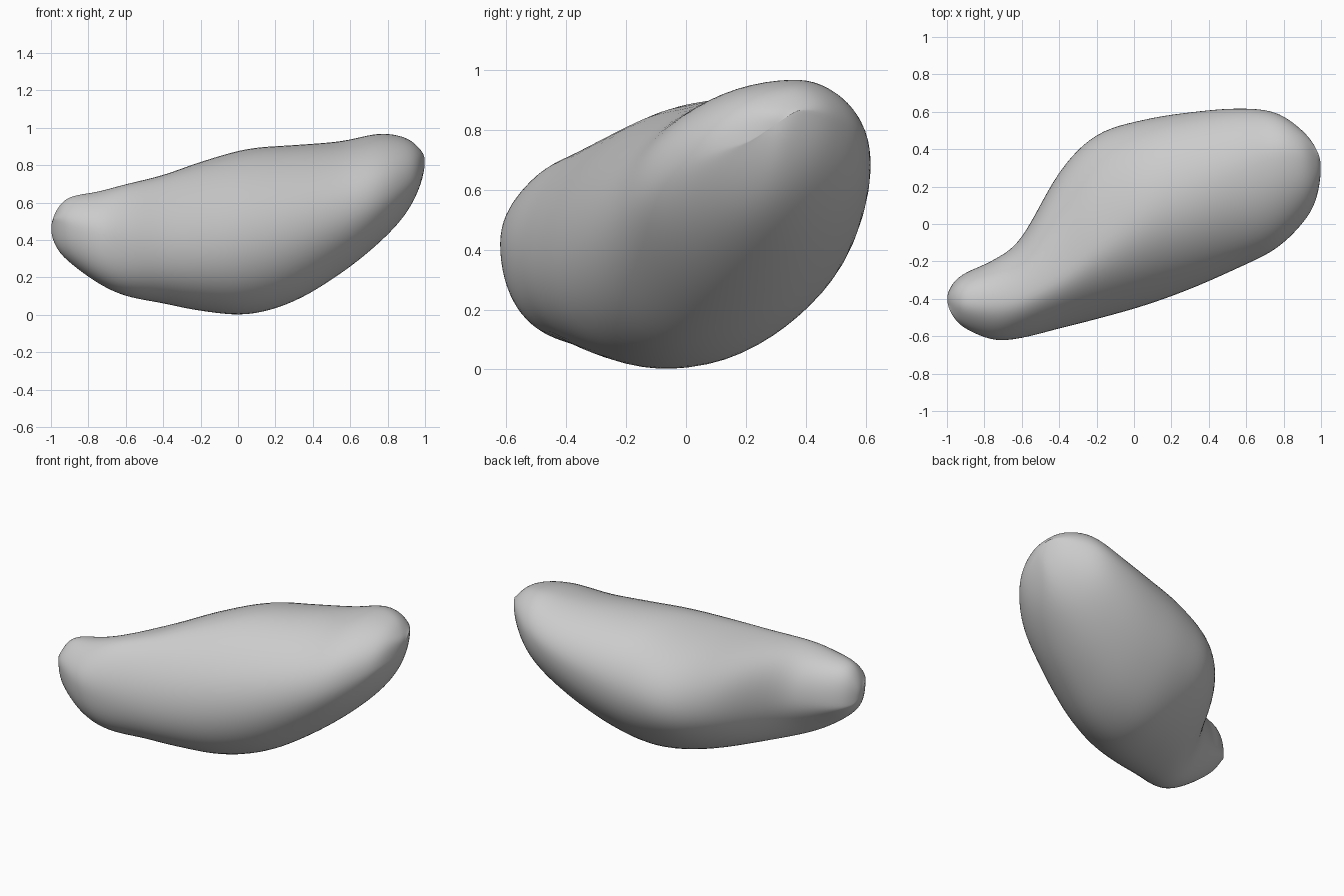
import bpy
import bmesh
from math import cos, sin, pi

if "Cube" in bpy.data.objects:
    bpy.data.objects.remove(bpy.data.objects["Cube"], do_unlink=True)

# Stations along the body: x, front y, back y, low z, high z, y of keel, y of ridge
STATIONS = [
    (-1.0, -.40, -.40, .46, .46, -.40, -.40),
    (-.97, -.49, -.32, .36, .56, -.40, -.41),
    (-.90, -.56, -.26, .28, .63, -.41, -.42),
    (-.75, -.62, -.19, .17, .66, -.42, -.42),
    (-.60, -.61, -.07, .10, .70, -.38, -.39),
    (-.40, -.56, .28, .06, .75, -.25, -.28),
    (-.20, -.51, .48, .02, .82, -.14, -.12),
    (.05, -.44, .56, .00, .89, -.04, .06),
    (.30, -.35, .60, .07, .91, .02, .17),
    (.55, -.24, .62, .22, .93, .10, .28),
    (.75, -.14, .60, .38, .97, .17, .36),
    (.89, -.01, .51, .53, .95, .23, .35),
    (.97, .12, .41, .68, .89, .28, .31),
    (1.0, .30, .30, .82, .82, .30, .30),
]
STEPS, SIDES = 6, 64


def mirrored(s):
    """Station reflected past a tip, so the tip closes in a round cap."""
    return (s[0], s[2], s[1], s[4], s[3], s[6], s[5])


def spline(p, t):
    a, b, c, d = p
    return [0.5 * (2 * j + (k - i) * t + (2 * i - 5 * j + 4 * k - l) * t * t
                   + (3 * j - i - 3 * k + l) * t ** 3)
            for i, j, k, l in zip(a, b, c, d)]


def fullness(c, n):
    """Bulge or flatten each quarter of the outline."""
    if c > 0:
        amount = .03 if n > 0 else -.06
    else:
        amount = -.045 if n > 0 else .035
    return 1 + amount * (2 * c * n) ** 2


def section(s):
    """Closed outline made of four quarter ellipses of differing fullness."""
    x, front, back, low, high, keel, ridge = s
    back_side = min(max(.5 + .24 * x + .14 * x * x, low), high)
    front_side = min(max(.38 + .12 * x + .26 * x * x, low), high)
    points = []
    for i in range(SIDES):
        a = 2 * pi * i / SIDES
        c, n = cos(a), sin(a)
        f = fullness(c, n)
        mid = ridge * (1 + n) / 2 + keel * (1 - n) / 2
        side = back_side * (1 + c) / 2 + front_side * (1 - c) / 2
        y = mid + f * c * ((back - mid) if c > 0 else (mid - front))
        z = side + f * n * ((high - side) if n > 0 else (side - low))
        points.append((x, y, z))
    return points


# Loft the rounded body
padded = [mirrored(STATIONS[1])] + STATIONS + [mirrored(STATIONS[-2])]
rows = [spline(padded[i:i + 4], k / STEPS)
        for i in range(len(STATIONS) - 1) for k in range(STEPS)][1:]
bm = bmesh.new()
rings = [[bm.verts.new(p) for p in section(s)] for s in rows]
for r, q in zip(rings, rings[1:]):
    for i in range(SIDES):
        j = (i + 1) % SIDES
        bm.faces.new((r[i], r[j], q[j], q[i]))

# Close both tips
for ring, tip in ((rings[0], STATIONS[0]), (rings[-1], STATIONS[-1])):
    v = bm.verts.new((tip[0], tip[1], tip[3]))
    for i in range(SIDES):
        bm.faces.new((ring[i], ring[(i + 1) % SIDES], v))
for _ in range(6):
    bmesh.ops.smooth_vert(bm, verts=bm.verts, factor=0.4,
                          use_axis_x=True, use_axis_y=True, use_axis_z=True)
bmesh.ops.recalc_face_normals(bm, faces=bm.faces)
for f in bm.faces:
    f.smooth = True

mesh = bpy.data.meshes.new("rounded_body")
bm.to_mesh(mesh)
bm.free()
body = bpy.data.objects.new("rounded_body", mesh)
bpy.context.collection.objects.link(body)

# Plain grey surface
grey = bpy.data.materials.new("plain_grey")
grey.use_nodes = True
colour = (.6, .6, .6, 1)
grey.diffuse_color = colour
grey.node_tree.nodes["Principled BSDF"].inputs["Base Color"].default_value = colour
mesh.materials.append(grey)
